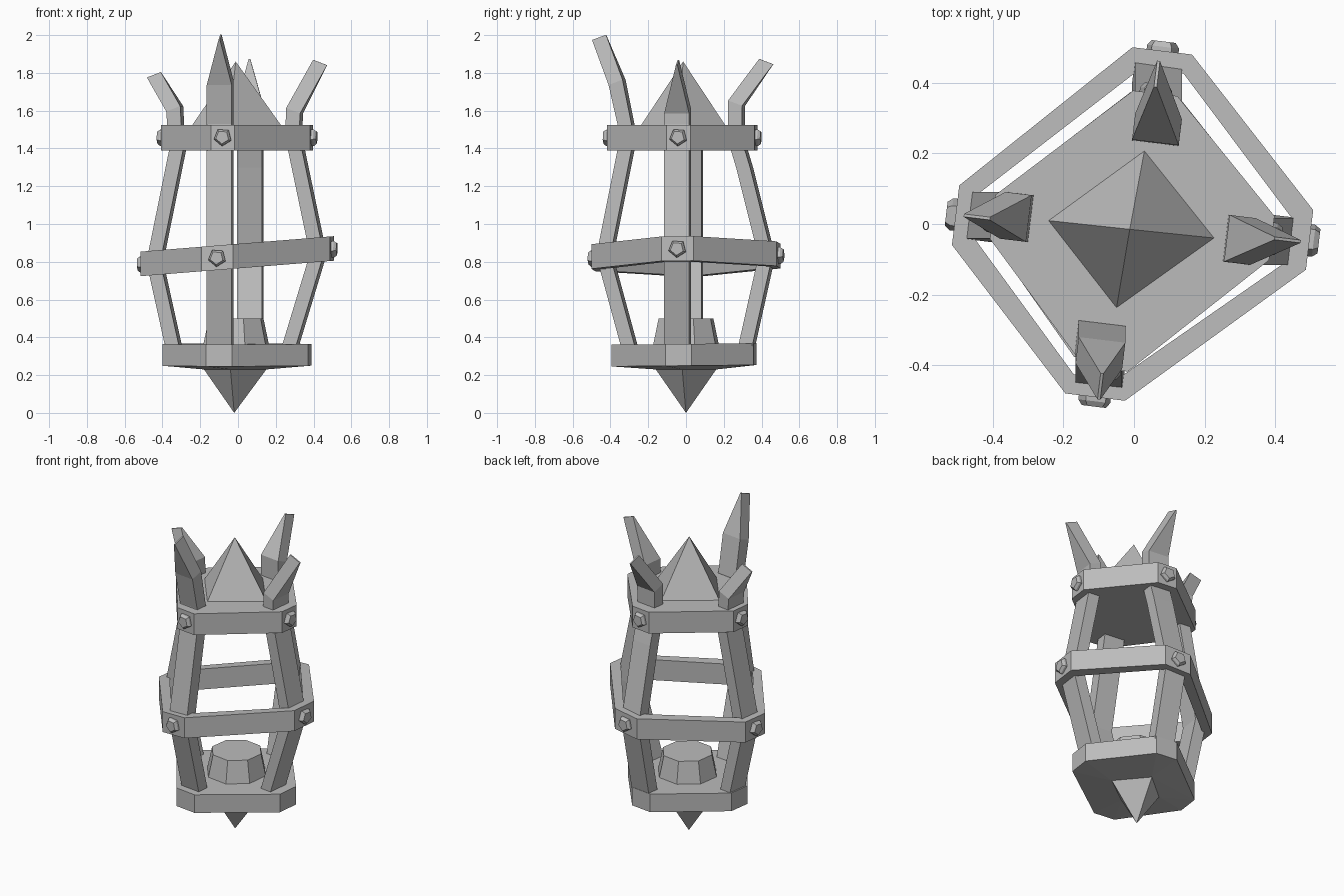
import bpy, bmesh, math
from mathutils import Vector

cube = bpy.data.objects.get("Cube")
if cube:
    bpy.data.objects.remove(cube)

grey = bpy.data.materials.new("plain_grey")
grey.use_nodes = True
COLOUR = (0.5, 0.5, 0.5, 1)
grey.diffuse_color = COLOUR
grey.node_tree.nodes["Principled BSDF"].inputs["Base Color"].default_value = COLOUR

# The four sides, in order: front, left (+x), back, right (-x)
SIDES = ("front", "left", "back", "right")
RADIAL = [Vector((0, -1, 0)), Vector((1, 0, 0)), Vector((0, 1, 0)), Vector((-1, 0, 0))]
TANGENT = [Vector((-r.y, r.x, 0)) for r in RADIAL]
TWIST = math.radians(-7)


def finish(name, bm):
    bmesh.ops.recalc_face_normals(bm, faces=bm.faces)
    mesh = bpy.data.meshes.new(name)
    bm.to_mesh(mesh)
    bm.free()
    mesh.materials.append(grey)
    obj = bpy.data.objects.new(name, mesh)
    bpy.context.collection.objects.link(obj)
    return obj


def loft(name, loops, closed=False):
    """Skin equal-length loops; cap the ends, or join last to first."""
    bm = bmesh.new()
    rows = [[bm.verts.new(p) for p in loop] for loop in loops]
    pairs = list(zip(rows, rows[1:]))
    if closed:
        pairs.append((rows[-1], rows[0]))
    else:
        bm.faces.new(rows[0])
        bm.faces.new(rows[-1])
    for a, b in pairs:
        for i in range(len(a)):
            j = (i + 1) % len(a)
            bm.faces.new((a[i], a[j], b[j], b[i]))
    return finish(name, bm)


def hull(name, points):
    bm = bmesh.new()
    for p in points:
        bm.verts.new(p)
    bmesh.ops.convex_hull(bm, input=bm.verts)
    return finish(name, bm)


def octagon(radii, shifts, half, z, inset=0, tilt_x=0, tilt_y=0):
    """Diamond with cut corners, each corner set by its radius and sideways shift."""
    pts = []
    for k in range(4):
        for s in (-1, 1):
            w = s * (half - inset * 0.42)
            p = RADIAL[k] * (radii[k] - inset - w * math.sin(TWIST))
            p += TANGENT[k] * (shifts[k] + w * math.cos(TWIST))
            p.z = z + tilt_x * p.x + tilt_y * p.y
            pts.append(p)
    return pts


# Base slab with a shallow faceted underside and a pointed foot
base = ((0.385, 0.38, 0.365, 0.39), (-0.10, -0.04, -0.06, -0.02), 0.07)
low = octagon(*base, 0.25, tilt_y=0.01)
loft("base_slab", [low, octagon(*base, 0.365, tilt_y=0.01)])
foot = [Vector((-0.04, -0.16, 0.23)), Vector((0.15, -0.02, 0.23)),
        Vector((0.0, 0.16, 0.23)), Vector((-0.18, 0.01, 0.23))]
hull("base_underside", low + foot)
hull("foot_spike", foot + [Vector((-0.02, 0, 0))])

# Candle stump
stump = []
for r, z in ((0.18, 0.36), (0.15, 0.5)):
    stump.append([(r * math.cos(a) - 0.01, r * math.sin(a), z)
                  for a in (math.radians(45 * i + 15) for i in range(8))])
loft("candle_stump", stump)

# Middle band
mid = ((0.49, 0.497, 0.49, 0.505), (-0.11, -0.045, -0.08, -0.025), 0.085)
loft("middle_band", [octagon(*mid, z, inset, tilt_x=0.08) for z, inset in
                     ((0.765, 0), (0.895, 0), (0.895, 0.057), (0.765, 0.057))], closed=True)

# Roof slab and roof pyramid
top = ((0.41, 0.39, 0.37, 0.40), (-0.08, -0.04, -0.06, -0.02), 0.063)
loft("roof_slab", [octagon(*top, z) for z in (1.39, 1.525)])
hull("roof_pyramid", [Vector(p) for p in
                      ((-0.05, -0.24, 1.52), (0.23, -0.04, 1.52), (0.03, 0.21, 1.52),
                       (-0.245, 0.01, 1.52), (-0.012, -0.015, 1.86))])

# Posts that run up through the roof and bend out into pointed horns: (radius, z)
paths = (
    ((0.28, 0.28), (0.43, 0.83), (0.318, 1.39), (0.318, 1.53), (0.365, 1.75), (0.46, 1.988)),
    ((0.255, 0.28), (0.425, 0.84), (0.31, 1.39), (0.297, 1.53), (0.30, 1.6), (0.435, 1.855)),
    ((0.305, 0.28), (0.428, 0.83), (0.31, 1.3), (0.265, 1.45), (0.268, 1.64), (0.425, 1.86)),
    ((0.325, 0.28), (0.44, 0.80), (0.32, 1.39), (0.33, 1.53), (0.335, 1.61), (0.445, 1.79)),
)
shifts = (-0.095, -0.045, -0.065, -0.02)
for k, path in enumerate(paths):
    loops = []
    for i, (r, z) in enumerate(path):
        tip = i == len(path) - 1
        width = 0.004 if tip else 0.066
        loop = []
        for u, v in ((-1, -1), (1, -1), (1, 1), (-1, 1)):
            w, d = u * width, v * 0.037
            p = RADIAL[k] * (r + d - w * math.sin(TWIST))
            p += TANGENT[k] * (shifts[k] + w + d * math.sin(TWIST))
            p.z = z - (v * 0.014 if i >= len(path) - 2 else 0)
            loop.append(p)
        loops.append(loop)
    loft(SIDES[k] + "_post", loops)

# Five-sided bolts on the corners of the two bands
for band, (radii, offs, _), z, slope in (("middle", mid, 0.83, 0.08), ("roof", top, 1.46, 0)):
    for k in range(4):
        out = (RADIAL[k] + TANGENT[k] * math.sin(TWIST)).normalized()
        side = Vector((-out.y, out.x, 0))
        centre = RADIAL[k] * radii[k] + TANGENT[k] * offs[k]
        centre.z = z + slope * centre.x
        loops = []
        for d, r in ((-0.02, 0.048), (0.012, 0.048), (0.027, 0.036)):
            loops.append([centre + out * d + side * r * math.cos(a) + Vector((0, 0, r * math.sin(a)))
                          for a in (math.radians(72 * i + 50) for i in range(5))])
        loft(f"{SIDES[k]}_{band}_bolt", loops)
